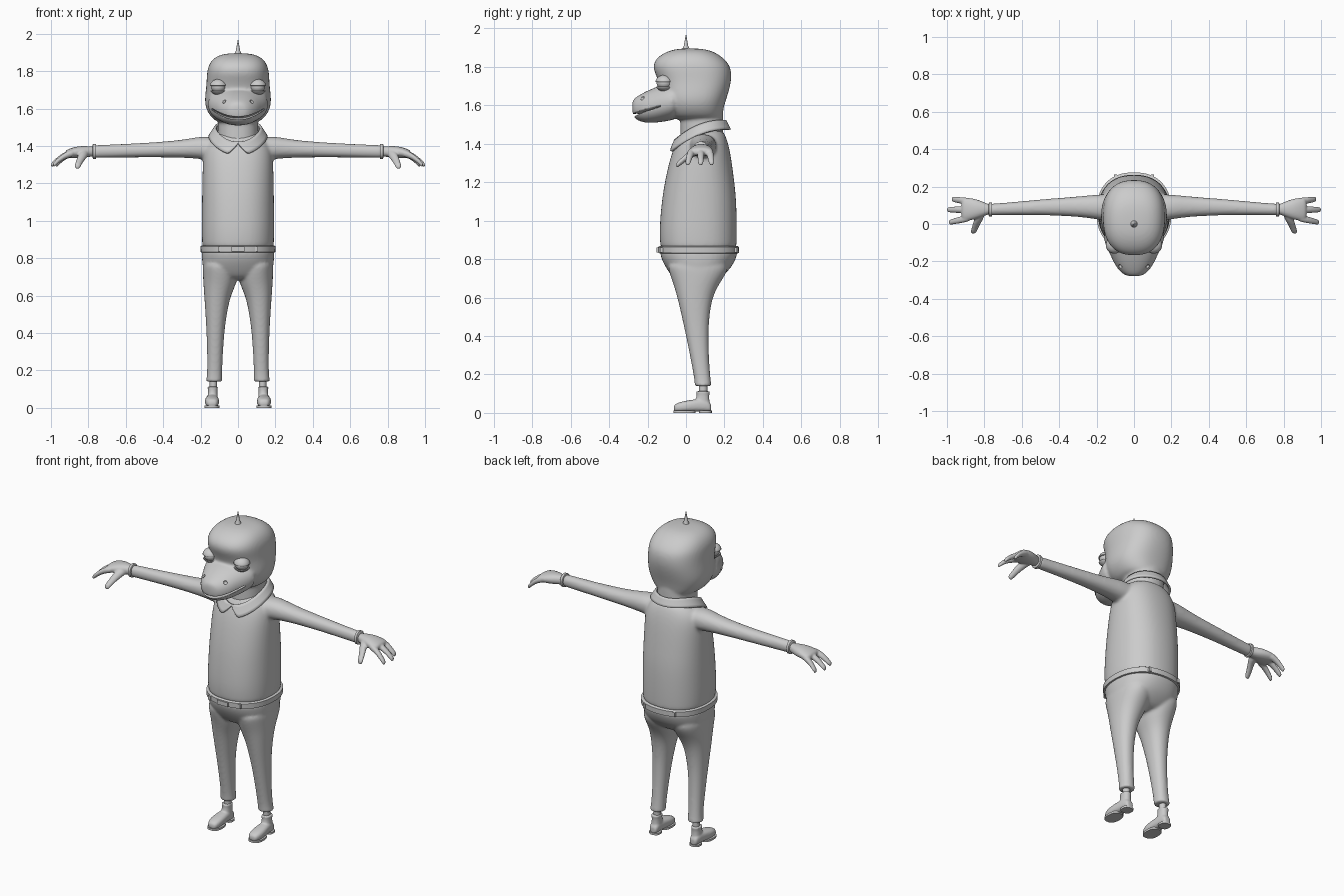
import bpy, bmesh, math
from mathutils import Vector

cube = bpy.data.objects.get("Cube")
if cube:
    bpy.data.objects.remove(cube)

grey = bpy.data.materials.new("plain grey")
grey.use_nodes = True
grey.diffuse_color = (0.6, 0.6, 0.6, 1)
grey.node_tree.nodes["Principled BSDF"].inputs["Base Color"].default_value = (0.6, 0.6, 0.6, 1)


def loft(bm, sections, axis="z", sides=24, power=2.2, mirror=False):
    """Closed skin over rounded sections (position, a0, a1, b0, b1) set along an axis."""
    for side in ((1, -1) if mirror else (1,)):
        rings = []
        for pos, a0, a1, b0, b1 in sections:
            ring = []
            for i in range(sides):
                t = 2 * math.pi * i / sides
                c, s = math.cos(t), math.sin(t)
                a = (a0 + a1) / 2 + (a1 - a0) / 2 * math.copysign(abs(c) ** (2 / power), c)
                b = (b0 + b1) / 2 + (b1 - b0) / 2 * math.copysign(abs(s) ** (2 / power), s)
                co = {"z": (a, b, pos), "x": (pos, a, b), "y": (a, pos, b)}[axis]
                ring.append(bm.verts.new((co[0] * side, co[1], co[2])))
            rings.append(ring)
        for r, q in zip(rings, rings[1:]):
            for i in range(sides):
                j = (i + 1) % sides
                bm.faces.new((r[i], r[j], q[j], q[i]))
        bm.faces.new(rings[0])
        bm.faces.new(rings[-1])


def finish(name, bm, subsurf=0, voxel=0, smooth=6, angle=50):
    bmesh.ops.recalc_face_normals(bm, faces=bm.faces)
    mesh = bpy.data.meshes.new(name)
    bm.to_mesh(mesh)
    bm.free()
    mesh.materials.append(grey)
    obj = bpy.data.objects.new(name, mesh)
    bpy.context.collection.objects.link(obj)
    mesh.shade_smooth()
    if not voxel:
        mesh.set_sharp_from_angle(angle=math.radians(angle))
    if subsurf:
        obj.modifiers.new("round", "SUBSURF").levels = subsurf
        obj.modifiers["round"].render_levels = subsurf
    if voxel:
        m = obj.modifiers.new("blend", "REMESH")
        m.mode, m.voxel_size, m.use_smooth_shade = "VOXEL", voxel, True
        m = obj.modifiers.new("soften", "SMOOTH")
        m.factor, m.iterations = 0.5, smooth
    return obj


def sym(z, w, y0, y1):
    return (z, -w, w, y0, y1)


# Head: cranium, neck and muzzle blended together
bm = bmesh.new()
loft(bm, [sym(*s) for s in (
    (1.52, .10, -.06, .18), (1.55, .145, -.10, .19), (1.60, .174, -.12, .2),
    (1.65, .18, -.135, .217), (1.72, .17, -.14, .237), (1.78, .168, -.17, .238),
    (1.82, .163, -.172, .222), (1.86, .142, -.14, .18), (1.888, .1, -.08, .125),
    (1.896, .04, -.02, .06))], power=2.4)
loft(bm, [sym(z, .108, -.03, .195) for z in (1.36, 1.4, 1.48, 1.56, 1.6)])
loft(bm, [sym(*s) for s in (
    (-.04, .165, 1.53, 1.73), (-.08, .165, 1.52, 1.72), (-.13, .145, 1.512, 1.705),
    (-.17, .125, 1.508, 1.69), (-.21, .108, 1.508, 1.672), (-.25, .08, 1.518, 1.65),
    (-.274, .05, 1.54, 1.632), (-.28, .02, 1.57, 1.615))], axis="y")
head = finish("head", bm, 2, .008, 8)

# Smile and nostrils are carved out of the muzzle
bm = bmesh.new()
smile = []
for i in range(15):
    x = -.14 + .02 * i
    k = (x / .14) ** 2
    z, h = 1.548 + .05 * k, .008 - .004 * k
    smile.append((x, -.34 + .08 * k, -.17 + .09 * k, z - h, z + h))
loft(bm, smile, axis="x")
for side in (1, -1):
    made = bmesh.ops.create_icosphere(bm, subdivisions=2, radius=.011)
    bmesh.ops.translate(bm, verts=made["verts"], vec=(.073 * side, -.226, 1.636))
cutter = finish("face_cutter", bm)
cutter.hide_render = True
cutter.hide_set(True)
m = head.modifiers.new("carve", "BOOLEAN")
m.operation, m.object, m.solver = "DIFFERENCE", cutter, "EXACT"

# Head spike
bm = bmesh.new()
loft(bm, [(z, -r, r, -r, r) for z, r in
          ((1.875, .024), (1.895, .018), (1.91, .011), (1.94, .006), (1.966, .0015))], sides=12, power=2)
finish("head_spike", bm)


# Eyes with heavy upper lids and thin lower lids
def eye_shell(name, side, radius, keep=None, thick=0):
    bm = bmesh.new()
    bmesh.ops.create_uvsphere(bm, u_segments=32, v_segments=24, radius=radius)
    if keep:
        drop = [v for v in bm.verts if not keep(v.co)]
        bmesh.ops.delete(bm, geom=drop, context="VERTS")
    for v in bm.verts:
        v.co = Vector((v.co.x, v.co.y, v.co.z * .88)) + Vector((.105 * side, -.113, 1.717))
    obj = finish(name, bm)
    if thick:
        m = obj.modifiers.new("thickness", "SOLIDIFY")
        m.thickness = thick


for side, label in ((1, "left"), (-1, "right")):
    eye_shell(label + "_eyeball", side, .04)
    eye_shell(label + "_upper_lid", side, .046, lambda c: c.z > .004, .006)
    eye_shell(label + "_lower_lid", side, .045, lambda c: c.z < -.02, .005)

# Shirt: torso and sleeves
bm = bmesh.new()
loft(bm, [sym(*s) for s in (
    (.84, .19, -.132, .262), (.87, .193, -.135, .264), (.95, .196, -.141, .266),
    (1.1, .194, -.128, .264), (1.2, .192, -.112, .253), (1.3, .19, -.09, .24),
    (1.37, .186, -.068, .228), (1.42, .17, -.045, .215), (1.455, .135, -.02, .2),
    (1.475, .1, 0, .185))], power=2.3)
loft(bm, [(.06, .02, .15, 1.32, 1.43), (.12, .01, .16, 1.32, 1.447), (.2, .025, .158, 1.33, 1.453),
          (.3, .04, .147, 1.338, 1.43), (.5, .048, .132, 1.339, 1.416), (.65, .047, .117, 1.337, 1.409),
          (.765, .046, .108, 1.336, 1.404), (.77, .046, .108, 1.336, 1.404)], axis="x", mirror=True)
finish("shirt", bm, 2, .009, 6)

# Sleeve cuffs
bm = bmesh.new()
loft(bm, [(.758, .045, .11, 1.335, 1.407), (.76, .04, .114, 1.331, 1.411),
          (.774, .04, .114, 1.331, 1.411), (.777, .045, .11, 1.335, 1.407)],
     axis="x", sides=32, mirror=True)
finish("sleeve_cuffs", bm)

# Hands: palm, three fingers and a thumb
bm = bmesh.new()
loft(bm, [(.75, .056, .1, 1.347, 1.394), (.78, .052, .106, 1.343, 1.397), (.82, .034, .126, 1.337, 1.4),
          (.86, .022, .137, 1.335, 1.398), (.9, .014, .142, 1.335, 1.386),
          (.925, .018, .138, 1.34, 1.375)], axis="x", sides=20, mirror=True)
for root, tip, reach in ((.118, .133, .975), (.078, .076, 1.0), (.036, .008, .99)):
    finger = []
    for f, z, r in ((0, 1.362, .02), (.3, 1.357, .02), (.6, 1.338, .018), (.85, 1.312, .016),
                    (.97, 1.298, .014), (1, 1.294, .008)):
        y = root + (tip - root) * f
        finger.append((.87 + (reach - .87) * f, y - r, y + r, z - r, z + r))
    loft(bm, finger, axis="x", sides=12, power=2, mirror=True)
loft(bm, [(y, x - r, x + r, z - r, z + r) for y, x, z, r in (
    (.07, .815, 1.365, .025), (.03, .828, 1.352, .025), (0, .842, 1.329, .021),
    (-.025, .852, 1.307, .018), (-.045, .858, 1.291, .017), (-.051, .86, 1.287, .01))],
    axis="y", sides=12, power=2, mirror=True)
finish("hands", bm, 2, .005, 3)

# Shirt collar, open in a notch with two points at the front
bm = bmesh.new()
count, rows = 96, 4
grid = []
for i in range(count + 1):
    t = -math.pi + 2 * math.pi * i / count
    s, x = -math.cos(t), math.sin(t)
    top = Vector((.118 * x, .075 + .13 * s, 1.5 + .05 * s - .03 * s * s))
    low = Vector((.153 * x, .07 + .158 * s, 1.447 + .061 * s - .035 * s * s))
    drop = .1 + .9 * min(1, abs(t) / .36)
    grid.append([bm.verts.new(top.lerp(low, drop * k / rows)) for k in range(rows + 1)])
for a, b in zip(grid, grid[1:]):
    for k in range(rows):
        bm.faces.new((a[k], b[k], b[k + 1], a[k + 1]))
bmesh.ops.remove_doubles(bm, verts=bm.verts, dist=.0001)
collar = finish("collar", bm)
m = collar.modifiers.new("thickness", "SOLIDIFY")
m.thickness, m.offset = .012, 0

# Trousers: hips and two tapering legs
bm = bmesh.new()
loft(bm, [sym(*s) for s in (
    (.86, .194, -.137, .27), (.83, .195, -.137, .27), (.79, .194, -.125, .256),
    (.75, .19, -.102, .232), (.71, .17, -.075, .19), (.68, .13, -.04, .14))], power=2.3)
loft(bm, [(.8, .01, .19, -.1, .22), (.74, .0, .19, -.092, .222), (.67, .004, .186, -.066, .172),
          (.6, .04, .181, -.045, .137), (.5, .06, .174, -.022, .121), (.4, .074, .168, .0, .116),
          (.25, .083, .164, .03, .121), (.17, .085, .166, .044, .129), (.142, .084, .171, .045, .132),
          (.14, .084, .171, .045, .132), (.139, .084, .171, .045, .132)], mirror=True)
finish("trousers", bm, 2, .008, 6)

# Belt with loops and a flat buckle
bm = bmesh.new()
loft(bm, [sym(*s) for s in (
    (.83, .193, -.137, .268), (.832, .2, -.144, .275), (.863, .201, -.145, .276),
    (.867, .194, -.138, .27))], sides=64, power=2.3)
finish("belt", bm)
bm = bmesh.new()
for x, y, w in ((0, -.146, .035), (.1, -.127, .008), (-.1, -.127, .008), (.1, .257, .008), (-.1, .257, .008)):
    made = bmesh.ops.create_cube(bm, size=1)["verts"]
    bmesh.ops.scale(bm, verts=made, vec=(2 * w, .014, .026))
    bmesh.ops.translate(bm, verts=made, vec=(x, y, .848))
finish("belt_fittings", bm, angle=30)

# Ankles
bm = bmesh.new()
loft(bm, [(z, .112, .152, .067, .111) for z in (.08, .12, .17)], sides=20, power=2, mirror=True)
finish("ankles", bm)

# Shoes: foot and shaft blended, with sole and heel below
bm = bmesh.new()
loft(bm, [(-.064, .122, .154, .01, .035), (-.055, .108, .168, .005, .048), (-.02, .1, .178, .004, .06),
          (.02, .101, .177, .005, .066), (.07, .105, .169, .007, .075), (.11, .107, .165, .006, .07),
          (.128, .113, .158, .006, .05), (.131, .12, .15, .01, .04)], axis="y", power=2.6, mirror=True)
loft(bm, [(.02, .106, .165, .04, .128), (.06, .108, .163, .048, .122), (.09, .11, .16, .056, .12),
          (.107, .107, .163, .054, .124), (.112, .107, .163, .054, .124),
          (.113, .107, .163, .054, .124)], mirror=True)
finish("shoes", bm, 2, .005, 4)
bm = bmesh.new()
for y0, y1, x0, x1 in ((-.066, .05, .098, .18), (.068, .134, .103, .169)):
    loft(bm, [(z, x0, x1, y0, y1) for z in (0, .012)], sides=32, power=2.5, mirror=True)
finish("shoe_soles", bm, angle=40)
